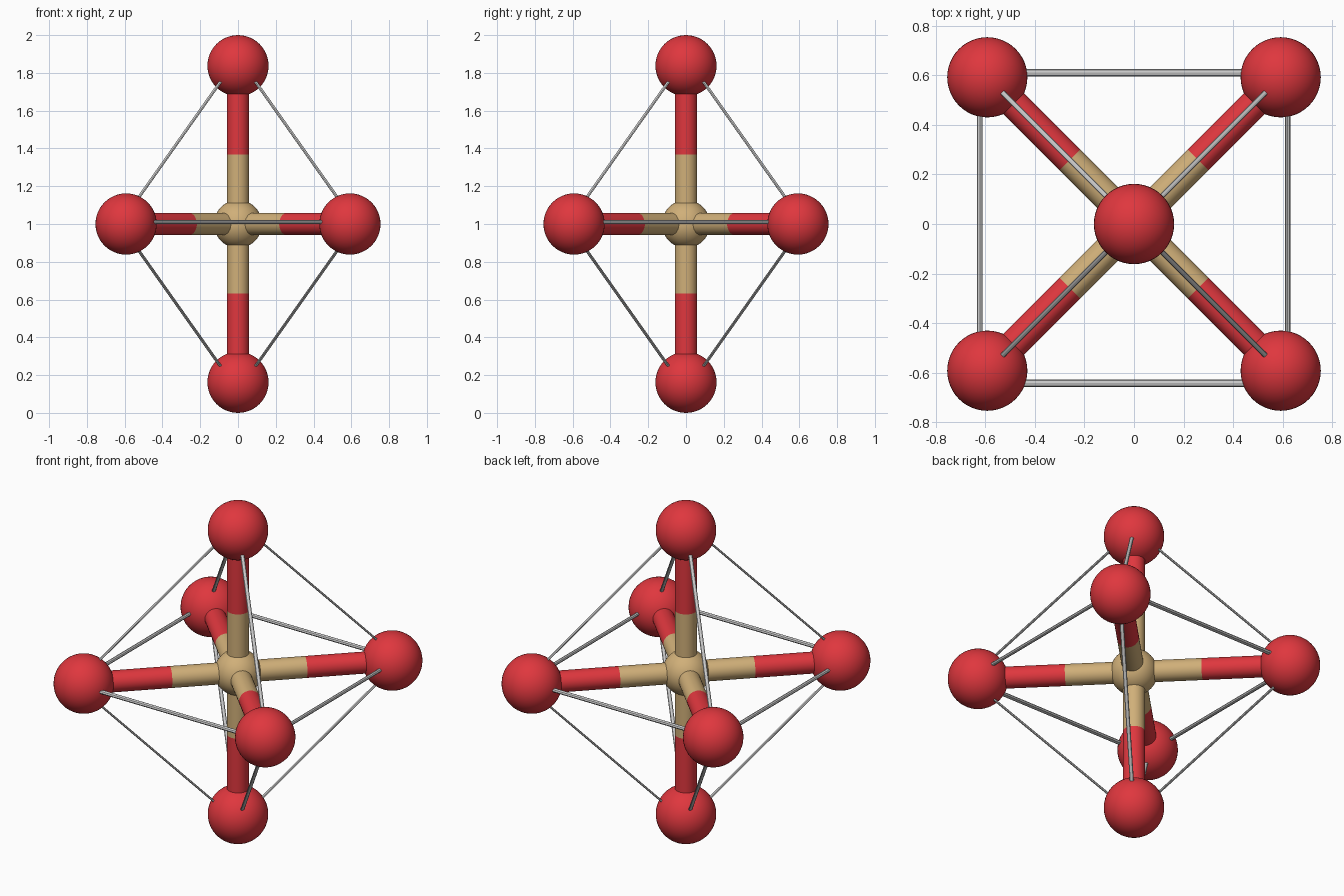
import bpy
from math import sqrt
from mathutils import Vector, Matrix

if "Cube" in bpy.data.objects:
    bpy.data.objects.remove(bpy.data.objects["Cube"])

C = Vector((0, 0, 1.0))     # centre of the model
BALL_R, CORE_R, BOND_R = 0.162, 0.127, 0.059
REACH = 0.838               # centre to outer ball
SPLIT = 0.367               # colour change along a bond
CAGE = 0.884                # corner distance of the thin cage


def material(name, rgb):
    m = bpy.data.materials.new(name)
    m.diffuse_color = (*rgb, 1)
    m.use_nodes = True
    m.node_tree.nodes["Principled BSDF"].inputs["Base Color"].default_value = m.diffuse_color
    return m


RED = material("red", (0.74, 0.038, 0.048))
TAN = material("tan", (0.63, 0.43, 0.19))


def finish(name, mat, angle=0.7):
    ob = bpy.context.object
    ob.name = name
    if mat:
        ob.data.materials.append(mat)
    bpy.ops.object.shade_smooth_by_angle(angle=angle)
    return ob


def ball(name, pos, r, mat):
    bpy.ops.mesh.primitive_uv_sphere_add(segments=48, ring_count=24, radius=r, location=pos)
    return finish(name, mat)


def rod(name, a, b, rx, ry, mat=None, sides=32, across=None):
    """Cylinder from a to b; rx is the half width along 'across', ry the other way."""
    z = (b - a).normalized()
    if across is None:
        across = z.orthogonal()
    x = across.normalized()
    y = z.cross(x)
    bpy.ops.mesh.primitive_cylinder_add(vertices=sides, radius=1, depth=1)
    ob = finish(name, mat)
    frame = Matrix((x * rx, y * ry, z * (b - a).length)).transposed()
    ob.data.transform(Matrix.Translation((a + b) / 2) @ frame.to_4x4())
    return ob


# Directions of the six outer balls
k = 1 / sqrt(2)
ring = [Vector((sx * k, sy * k, 0)) for sx, sy in ((-1, -1), (1, -1), (1, 1), (-1, 1))]
poles = [Vector((0, 0, 1)), Vector((0, 0, -1))]

# Centre, outer balls and two-tone bonds
ball("core_ball", C, CORE_R, TAN)
for i, d in enumerate(ring + poles):
    ball(f"outer_ball_{i}", C + d * REACH, BALL_R, RED)
    rod(f"inner_bond_{i}", C, C + d * SPLIT, BOND_R, BOND_R, TAN)
    rod(f"outer_bond_{i}", C + d * SPLIT, C + d * (REACH - 0.05), BOND_R, BOND_R, RED)

# Sloping cage edges
for p, pole in enumerate(poles):
    for i, d in enumerate(ring):
        rod(f"cage_slope_{p}_{i}", C + pole * CAGE, C + d * CAGE, 0.011, 0.006,
            sides=8, across=pole.cross(d))

# Level cage edges: outward offset and half width of front, right, back, left
for i, (off, half) in enumerate(((0.643, 0.015), (0.621, 0.011), (0.611, 0.015), (0.623, 0.012))):
    a, b = ring[i], ring[(i + 1) % 4]
    out = (a + b).normalized()
    along = (b - a).normalized() * 0.61
    mid = C + out * off + Vector((0, 0, 0.01))
    rod(f"cage_level_{i}", mid - along, mid + along, half, 0.010, sides=8, across=out)
